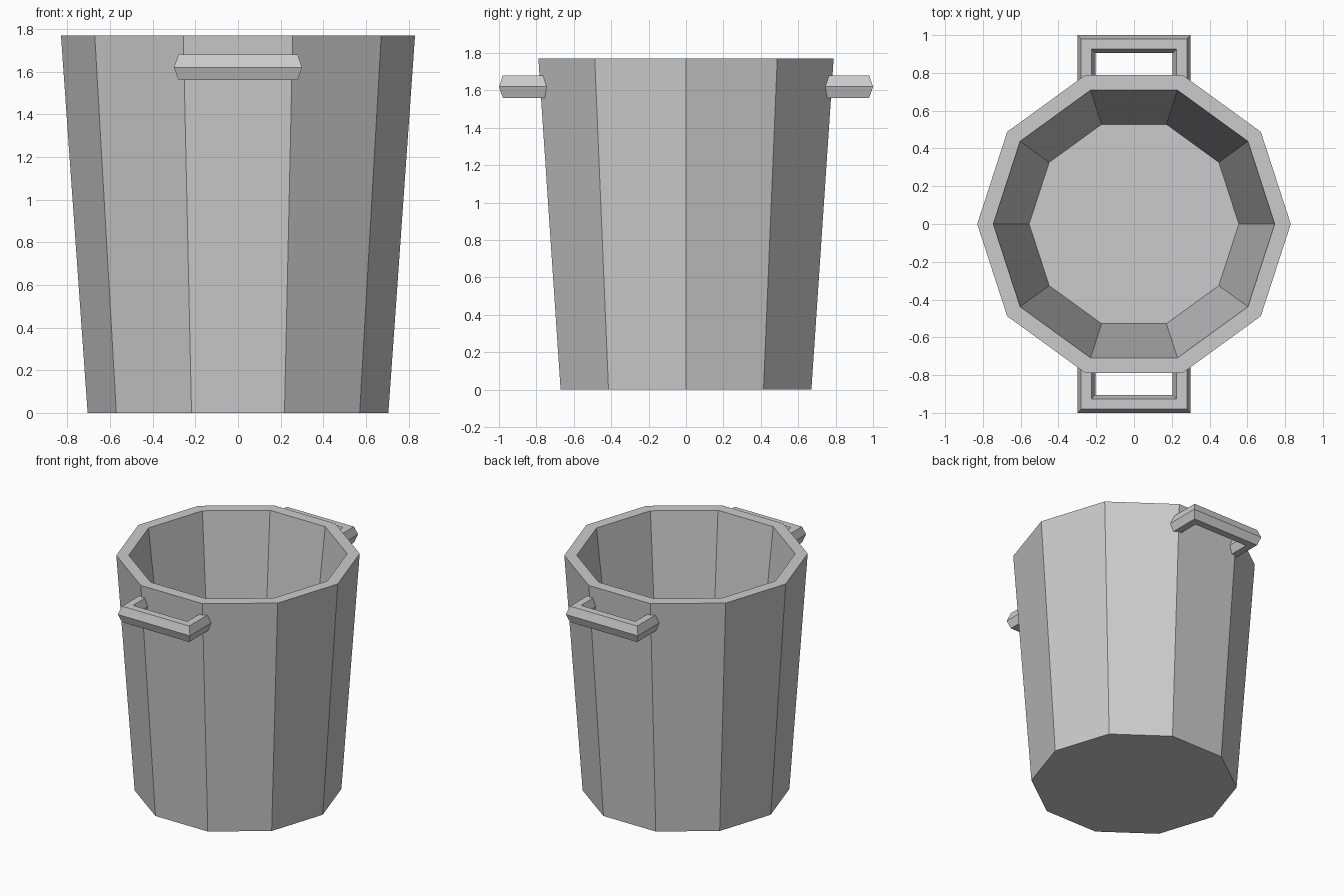
import bpy, bmesh
from math import cos, sin, pi

if "Cube" in bpy.data.objects:
    bpy.data.objects.remove(bpy.data.objects["Cube"])

SIDES = 10


def make_object(name, bm):
    bmesh.ops.recalc_face_normals(bm, faces=bm.faces[:])
    mesh = bpy.data.meshes.new(name)
    bm.to_mesh(mesh)
    bm.free()
    obj = bpy.data.objects.new(name, mesh)
    bpy.context.collection.objects.link(obj)
    return obj


def loft(bm, rings):
    # Skin closed rings and cap both ends
    loops = [[bm.verts.new(p) for p in ring] for ring in rings]
    n = len(loops[0])
    for a, b in zip(loops, loops[1:]):
        for i in range(n):
            j = (i + 1) % n
            bm.faces.new((a[i], a[j], b[j], b[i]))
    bm.faces.new(loops[0])
    bm.faces.new(loops[-1])


# Tapered bucket: outer base, outer rim, inner rim, inner floor
profile = [(0.705, 0.0), (0.83, 1.77), (0.745, 1.77), (0.555, 0.10)]
bm = bmesh.new()
loft(bm, [[(r * cos(2 * pi * i / SIDES), r * sin(2 * pi * i / SIDES), z)
           for i in range(SIDES)] for r, z in profile])
make_object("bucket", bm)

# U-shaped handles: hexagonal section swept with mitred corners
section = [(0.0475, 1.62), (0.027, 1.68), (-0.027, 1.68),
           (-0.0475, 1.62), (-0.027, 1.56), (0.027, 1.56)]
HALF, REACH, ROOT = 0.2525, 0.9525, 0.72
for name, side in (("front_handle", -1), ("back_handle", 1)):
    bm = bmesh.new()
    loft(bm, [
        [(-HALF - o, side * ROOT, z) for o, z in section],
        [(-HALF - o, side * (REACH + o), z) for o, z in section],
        [(HALF + o, side * (REACH + o), z) for o, z in section],
        [(HALF + o, side * ROOT, z) for o, z in section],
    ])
    make_object(name, bm)
